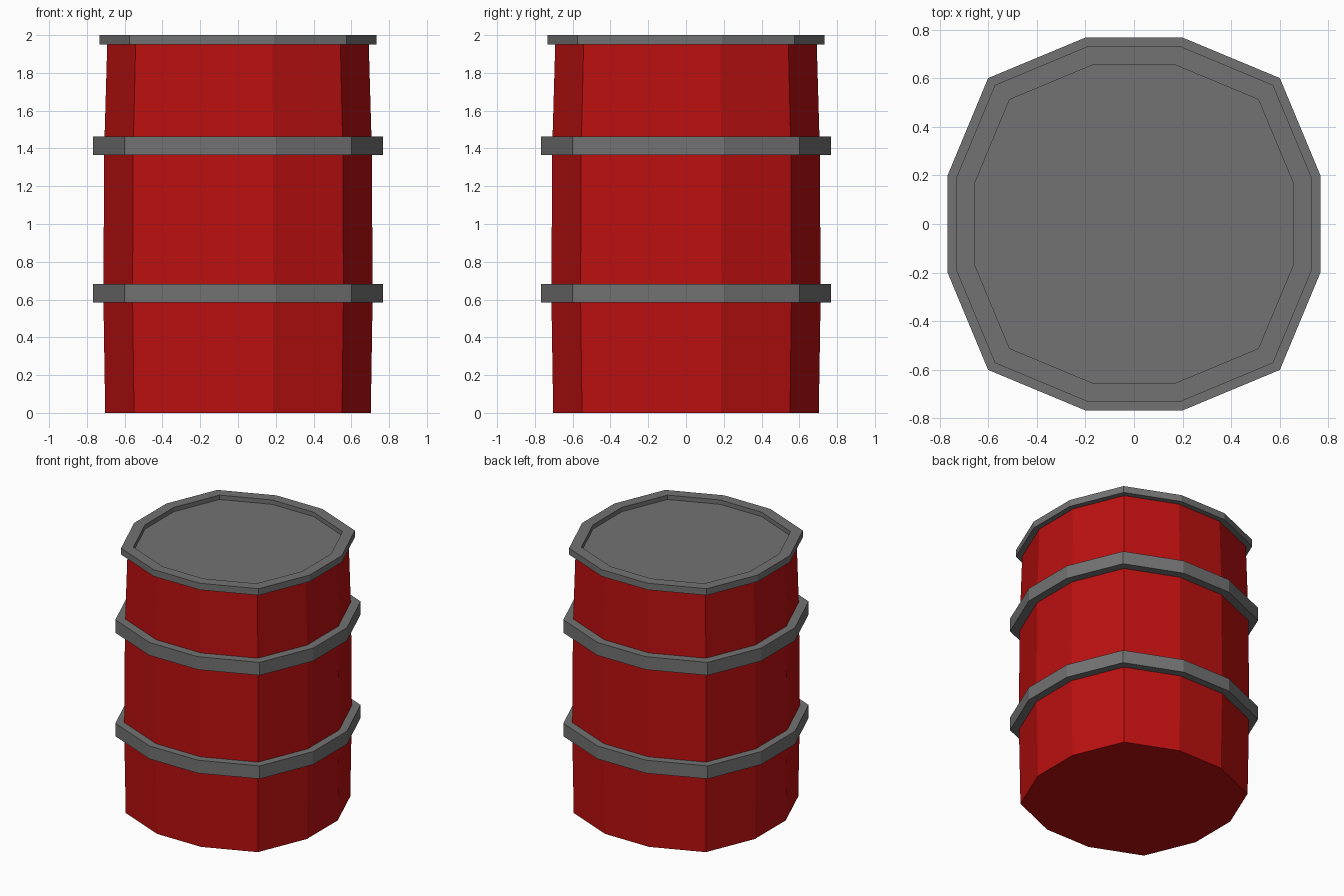
import bpy
import bmesh

if "Cube" in bpy.data.objects:
    bpy.data.objects.remove(bpy.data.objects["Cube"], do_unlink=True)


def make_material(name, color):
    mat = bpy.data.materials.new(name)
    mat.use_nodes = True
    mat.diffuse_color = color
    mat.node_tree.nodes["Principled BSDF"].inputs["Base Color"].default_value = color
    return mat


red = make_material("red paint", (0.5, 0.005, 0.005, 1))
grey = make_material("grey metal", (0.17, 0.17, 0.17, 1))


def outline(r):
    """Twelve-sided outline whose flat sides lie at distance r from the axis."""
    a, d = 0.262 * r, 0.783 * r
    points = []
    x, y = (r, r, d), (-a, a, d)
    for _ in range(4):
        points += zip(x, y)
        x, y = [-v for v in y], x
    return points


def loft(name, profile, material, closed=False):
    """Skin a (radius, height) profile; cap its ends, or close it into a band."""
    bm = bmesh.new()
    rings = [[bm.verts.new((x, y, z)) for x, y in outline(r)] for r, z in profile]
    pairs = list(zip(rings, rings[1:]))
    if closed:
        pairs.append((rings[-1], rings[0]))
    else:
        bm.faces.new(rings[0][::-1])
        bm.faces.new(rings[-1])
    for low, high in pairs:
        for i in range(len(low)):
            j = (i + 1) % len(low)
            bm.faces.new((low[i], low[j], high[j], high[i]))
    bmesh.ops.recalc_face_normals(bm, faces=bm.faces[:])
    mesh = bpy.data.meshes.new(name)
    bm.to_mesh(mesh)
    bm.free()
    mesh.materials.append(material)
    obj = bpy.data.objects.new(name, mesh)
    bpy.context.collection.objects.link(obj)
    return obj


# Slightly bulging drum
loft("barrel_body", [(0.703, 0), (0.713, 0.63), (0.708, 1.41), (0.692, 1.96)], red)

# Two hoops around the drum
for name, z in (("lower_hoop", 0.585), ("upper_hoop", 1.365)):
    loft(name, [(0.68, z), (0.768, z), (0.768, z + 0.098), (0.68, z + 0.098)], grey, closed=True)

# Lid with a raised rim and a sunken centre
loft("lid", [(0.66, 1.95), (0.732, 1.95), (0.732, 2), (0.655, 2), (0.655, 1.967)], grey)
